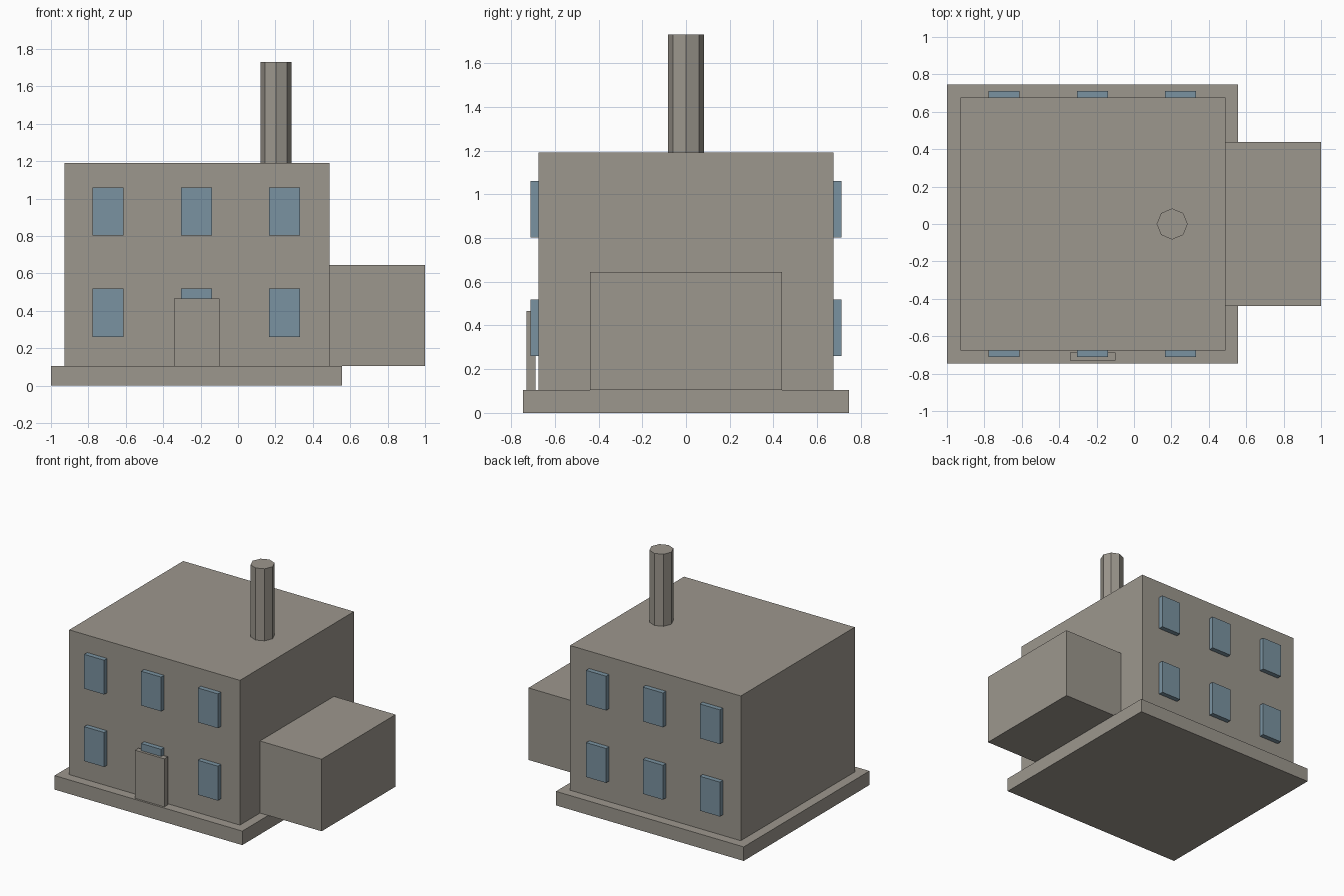
import bpy
import bmesh

cube = bpy.data.objects.get("Cube")
if cube:
    bpy.data.objects.remove(cube, do_unlink=True)


def make_material(name, rgb):
    mat = bpy.data.materials.new(name)
    mat.use_nodes = True
    mat.diffuse_color = (*rgb, 1)
    mat.node_tree.nodes["Principled BSDF"].inputs["Base Color"].default_value = (*rgb, 1)
    return mat


stone = make_material("warm grey stone", (0.335, 0.31, 0.27))
glass = make_material("blue grey glass", (0.195, 0.29, 0.355))


def add_object(name, bm, mat):
    mesh = bpy.data.meshes.new(name)
    bm.to_mesh(mesh)
    bm.free()
    mesh.materials.append(mat)
    obj = bpy.data.objects.new(name, mesh)
    bpy.context.collection.objects.link(obj)
    return obj


def box(name, x, y, z, mat):
    """Box spanning the given (min, max) range on each axis."""
    bm = bmesh.new()
    bmesh.ops.create_cube(bm, size=1)
    for v in bm.verts:
        v.co = [r[0] + (c + 0.5) * (r[1] - r[0]) for r, c in zip((x, y, z), v.co)]
    return add_object(name, bm, mat)


# Foundation, main block and side extension
box("foundation", (-1, 0.557), (-0.745, 0.745), (0, 0.105), stone)
box("main_block", (-0.927, 0.489), (-0.675, 0.675), (0.105, 1.19), stone)
box("side_extension", (0.489, 1), (-0.438, 0.438), (0.105, 0.645), stone)

# Front door slab
box("front_door", (-0.343, -0.1), (-0.73, -0.688), (0.105, 0.465), stone)

# Octagonal chimney
bm = bmesh.new()
bmesh.ops.create_cone(bm, cap_ends=True, segments=8, radius1=0.083, radius2=0.083, depth=0.54)
chimney = add_object("chimney", bm, stone)
chimney.location = (0.204, 0, 1.46)

# Two rows of three windows on the front and back walls
for wall, y in (("front", (-0.711, -0.675)), ("back", (0.675, 0.711))):
    for row, z in (("lower", (0.26, 0.518)), ("upper", (0.803, 1.06))):
        for column, x in (("right", -0.695), ("middle", -0.223), ("left", 0.248)):
            box(f"{wall}_{row}_{column}_window", (x - 0.083, x + 0.083), y, z, glass)
